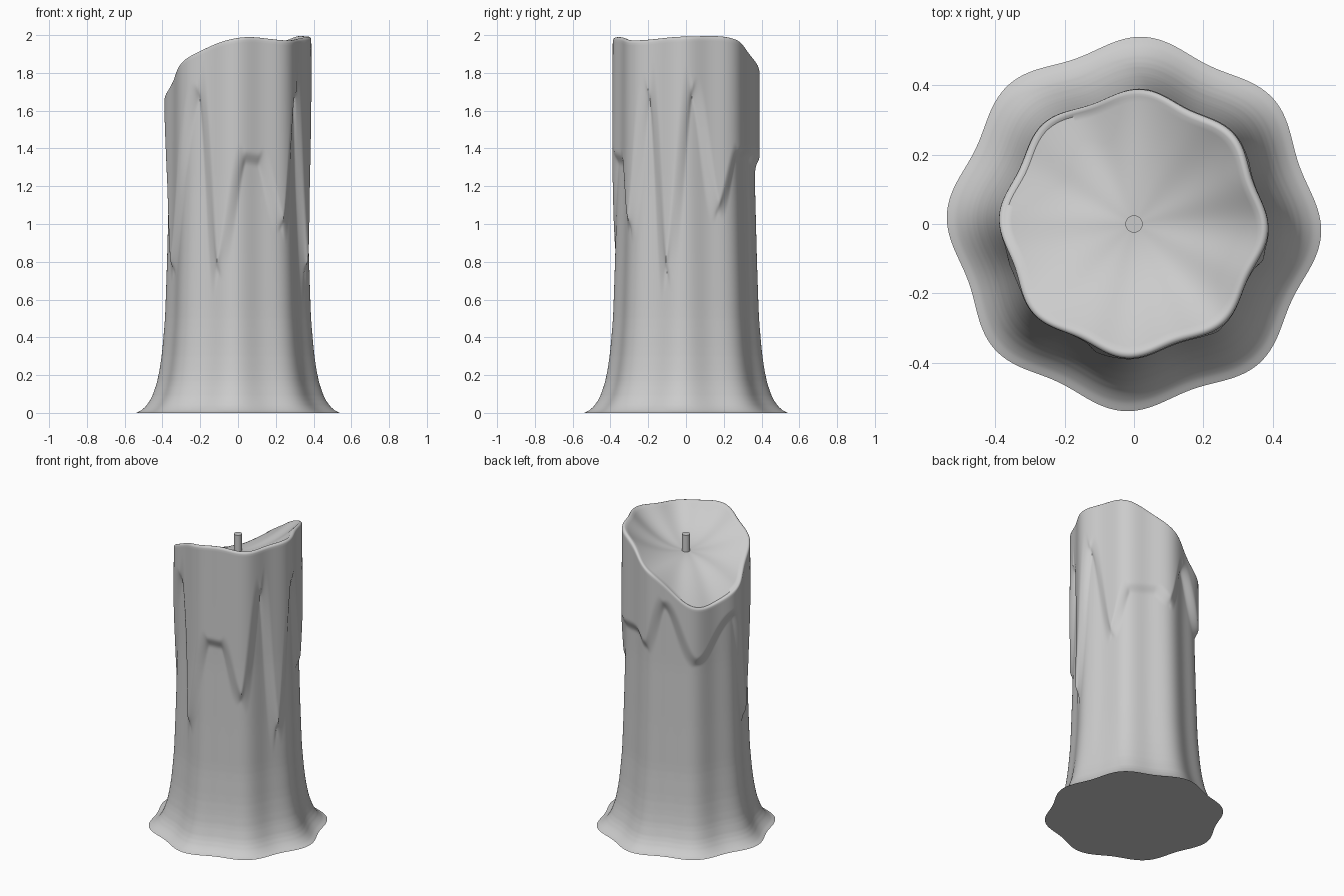
import bpy, bmesh, math

if "Cube" in bpy.data.objects:
    bpy.data.objects.remove(bpy.data.objects["Cube"])

SEG, ROWS, BOWL = 360, 180, 24

# Rim height every 45 degrees (0 = +x, counter-clockwise), dipping at back left
RIM = [1.992, 1.975, 1.81, 1.60, 1.68, 1.88, 1.985, 1.972]
# Lower edge of the melted wax layer: (angle, height) at drips and arches
DRIPS = [(5, 1.70), (28, 1.09), (46, 1.37), (70, 1.38), (85, 1.32), (103, 1.60),
         (135, 1.24), (174, 1.50), (198, 0.78), (235, 1.69), (253, 0.78),
         (276, 1.35), (288, 1.34), (308, 1.01), (327, 1.68), (344, 0.78)]
# Body profile: (height, mean radius)
PROFILE = [(0, .523), (.012, .497), (.04, .467), (.09, .437), (.17, .412), (.3, .391),
           (.5, .374), (.8, .364), (1.2, .354), (1.6, .352), (2.1, .350)]


def catmull(a, b, c, d, t):
    return b + .5 * t * (c - a + t * (2*a - 5*b + 4*c - d + t * (3*(b - c) + d - a)))


def rim(deg):
    i, t = divmod((deg % 360) / 45, 1)
    return catmull(*[RIM[(int(i) + k) % 8] for k in (-1, 0, 1, 2)], t)


def smooth(t):
    t = min(max(t, 0), 1)
    return t * t * (3 - 2 * t)


def drip_edge(deg):
    deg = (deg - 5) % 360 + 5
    pts = DRIPS + [(365, DRIPS[0][1])]
    for (a0, z0), (a1, z1) in zip(pts, pts[1:]):
        if deg <= a1:
            return z0 + (z1 - z0) * smooth((deg - a0) / (a1 - a0))
    return pts[-1][1]


def radius(z):
    for (z0, r0), (z1, r1) in zip(PROFILE, PROFILE[1:]):
        if z <= z1:
            return r0 + (r1 - r0) * (z - z0) / (z1 - z0)
    return PROFILE[-1][1]


def soft_radius(z):
    h = min(.05, z * .4)
    return (radius(z - h) + 2 * radius(z) + radius(z + h)) / 4


def body_radius(deg, z):
    # eight-lobed section plus the raised melted layer
    lobes = math.cos(math.radians(8 * (deg + 3)))
    base = soft_radius(z)
    d = drip_edge(deg)
    slope = (drip_edge(deg + 1) - drip_edge(deg - 1)) / (math.radians(2) * .37)
    dist = (z - d) / math.sqrt(1 + slope * slope)
    layer = .026 * smooth(.5 + dist / .075)
    return base * (1 + .033 * lobes) + layer


def finish(bm, name):
    bmesh.ops.recalc_face_normals(bm, faces=bm.faces)
    me = bpy.data.meshes.new(name)
    bm.to_mesh(me)
    bm.free()
    ob = bpy.data.objects.new(name, me)
    bpy.context.collection.objects.link(ob)
    bpy.ops.object.select_all(action='DESELECT')
    ob.select_set(True)
    bpy.context.view_layer.objects.active = ob
    bpy.ops.object.shade_smooth_by_angle(angle=math.radians(50))
    return ob


# Candle body: wall, rounded lip and melted hollow as one lofted skin
CENTRE_Z, LIP = 1.81, .014
bm = bmesh.new()
columns = []
for s in range(SEG):
    deg = 360 * s / SEG
    a = math.radians(deg)
    top = rim(deg)
    pts = []
    for i in range(ROWS + 1):
        z = (top - LIP) * (i / ROWS) ** 1.3
        pts.append((body_radius(deg, z), z))
    r = pts[-1][0] - LIP
    for k in (30, 60, 90, 120):
        b = math.radians(k)
        pts.append((r + LIP * math.cos(b), top - LIP + LIP * math.sin(b)))
    r1, z1 = pts[-1]
    for j in range(1, BOWL):
        f = 1 - j / BOWL
        pts.append((r1 * f, CENTRE_Z + (z1 - CENTRE_Z) * f ** 2))
    columns.append([bm.verts.new((r * math.cos(a), r * math.sin(a), z)) for r, z in pts])
centre = bm.verts.new((0, 0, CENTRE_Z))
for c0, c1 in zip(columns, columns[1:] + columns[:1]):
    for i in range(len(c0) - 1):
        bm.faces.new((c0[i], c1[i], c1[i + 1], c0[i + 1]))
    bm.faces.new((c0[-1], c1[-1], centre))
bm.faces.new([c[0] for c in reversed(columns)])
finish(bm, "candle_body")

# Wick
bm = bmesh.new()
bmesh.ops.create_cone(bm, cap_ends=True, segments=32, radius1=.025, radius2=.025, depth=.17)
bmesh.ops.translate(bm, verts=bm.verts, vec=(0, 0, 1.835))
finish(bm, "wick")
